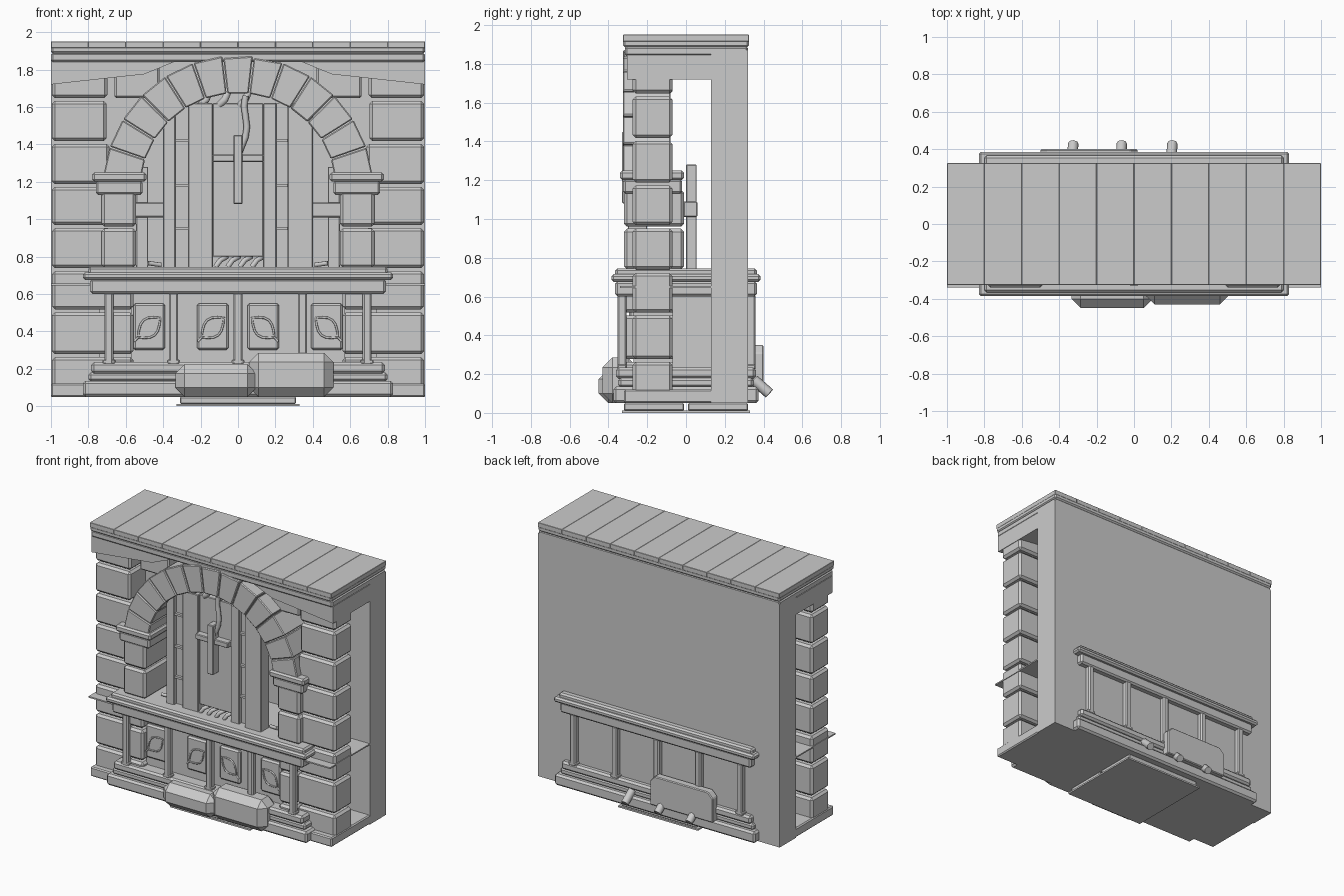
import bpy, bmesh, random
from math import sin, cos, pi, radians
from mathutils import Vector

if "Cube" in bpy.data.objects:
    bpy.data.objects.remove(bpy.data.objects["Cube"])
random.seed(4)


def finish(name, bm, bevel=0.0):
    if bevel:
        bmesh.ops.bevel(bm, geom=bm.edges[:], offset=bevel, segments=1, affect='EDGES')
    bmesh.ops.recalc_face_normals(bm, faces=bm.faces[:])
    me = bpy.data.meshes.new(name)
    bm.to_mesh(me)
    bm.free()
    ob = bpy.data.objects.new(name, me)
    bpy.context.collection.objects.link(ob)
    return ob


def box(name, x0, x1, y0, y1, z0, z1, bevel=0.0):
    bm = bmesh.new()
    bmesh.ops.create_cube(bm, size=1)
    for v in bm.verts:
        v.co = Vector(((x0 + x1) / 2 + v.co.x * (x1 - x0),
                       (y0 + y1) / 2 + v.co.y * (y1 - y0),
                       (z0 + z1) / 2 + v.co.z * (z1 - z0)))
    return finish(name, bm, bevel)


def pair(name, x0, x1, *rest):
    box(name + "_right", x0, x1, *rest)
    box(name + "_left", -x1, -x0, *rest)


def prism(name, pts, y0, y1, bevel=0.0):
    # extrude an xz outline along y
    bm = bmesh.new()
    f = bm.faces.new([bm.verts.new((x, y0, z)) for x, z in pts])
    ext = bmesh.ops.extrude_face_region(bm, geom=[f])
    for g in ext['geom']:
        if isinstance(g, bmesh.types.BMVert):
            g.co.y = y1
    return finish(name, bm, bevel)


def tube(name, pts, r, cyclic=False):
    cu = bpy.data.curves.new(name, 'CURVE')
    cu.dimensions = '3D'
    cu.bevel_depth = r
    cu.bevel_resolution = 2
    cu.use_fill_caps = True
    sp = cu.splines.new('POLY')
    sp.points.add(len(pts) - 1)
    for p, c in zip(sp.points, pts):
        p.co = (*c, 1)
    sp.use_cyclic_u = cyclic
    ob = bpy.data.objects.new(name, cu)
    bpy.context.collection.objects.link(ob)


# back wall, base and floor tiles
box("back_wall", -1, 1, .13, .32, .05, 1.87)
box("base_slab", -1, 1, -.32, .32, .05, .12, .008)
box("floor_plate", -.33, .33, -.33, .33, 0, .012)
for i, (y0, y1) in enumerate([(-.32, -.01), (.01, .32)]):
    box(f"floor_tile_{i}", -.31, .31, y0, y1, .012, .05, .005)

# roof: two mouldings and plank strips
box("roof_moulding", -1, 1, -.315, .32, 1.84, 1.89, .01)
box("roof_board", -1, 1, -.325, .325, 1.885, 1.925, .01)
for i in range(10):
    box(f"roof_plank_{i}", -1 + i * .2, -.8 + i * .2, -.325, .325, 1.915, 1.95, .002)

# corner stone columns
edges = [.05, .27, .51, .73, .96, 1.18, 1.41, 1.64, 1.82]
for i, (a, b) in enumerate(zip(edges, edges[1:])):
    w = random.uniform(-.015, .015)
    pair(f"corner_stone_{i}", .69 + w, .995, -.275, -.07, a + .008, b - .008, .016)
    if i < 3:
        pair(f"lower_pier_stone_{i}", .56, .70 + w, -.325, -.05, a + .008, b - .008, .016)
    if i == 7:
        pair("upper_infill_stone", .42, .66, -.22, -.07, a + .008, b, .01)

# arch piers and imposts
for i, (a, b) in enumerate([(.74, .95), (.96, 1.15)]):
    pair(f"arch_pier_stone_{i}", .545, .73, -.32, -.01, a, b, .016)
pair("impost_lower", .51, .76, -.325, -.02, 1.13, 1.205, .012)
pair("impost_cap", .49, .78, -.34, -.01, 1.20, 1.25, .012)

# arch stones
n, a0 = 13, 6
step = (180 - 2 * a0) / n
for i in range(n):
    t0, t1 = radians(a0 + i * step + .25), radians(a0 + (i + 1) * step - .25)
    ri, ro, cz = .525, .725, 1.15
    prism(f"arch_stone_{i}", [(ri * cos(t0), cz + ri * sin(t0)), (ro * cos(t0), cz + ro * sin(t0)),
                              (ro * cos(t1), min(cz + ro * sin(t1), 1.86)), (ri * cos(t1), cz + ri * sin(t1))],
          -.325, -.08, .006)

# sloped lintels beside the arch
for s, side in ((1, "right"), (-1, "left")):
    prism("lintel_" + side, [(s * x, z) for x, z in [(1, 1.72), (1, 1.845), (.33, 1.845), (.5, 1.775)]], -.305, .13)

# door boards, side rungs and cross
for i, (a, b, y) in enumerate([(-.40, -.335, -.28), (-.265, -.135, -.28), (-.135, .135, -.265),
                               (.135, .205, -.28), (.265, .40, -.30)]):
    box(f"door_board_{i}", a, b, y, -.2, .74 if i != 2 else .80, 1.62, .004)
pair("door_slot_back", .2, .335, -.25, -.2, .74, 1.62)
for i, z in enumerate([.95, 1.18, 1.42]):
    pair(f"door_rung_{i}", .2, .335, -.27, -.22, z - .008, z + .008)
box("cross_upright", -.025, .025, -.33, -.26, 1.08, 1.45, .005)
box("cross_bar", -.135, .135, -.315, -.26, 1.305, 1.345, .005)

# recessed side window frames
pair("window_post", .48, .545, 0, .055, .74, 1.28, .004)
pair("window_rail", .38, .56, -.015, .06, 1.01, 1.09, .006)

# vines over and under the door
for i, x in enumerate([-.17, -.07, .04]):
    tube(f"vine_top_{i}", [(x - .03, -.25, 1.61), (x, -.27, 1.64), (x + .02, -.24, 1.69)], .02)
tube("hanging_vine", [(.04 + .035 * sin(k * pi / 4) * (k - 2) * .3, -.29, 1.66 - k * .055) for k in range(8)], .017)
for i in range(4):
    x = -.10 + i * .065
    tube(f"vine_bottom_{i}", [(x - .02, -.27, .745), (x + .005, -.27, .78), (x + .04, -.23, .80)], .014)
for s in (-1, 1):
    tube(f"vine_side_{s}", [(s * .41, -.2, .755), (s * .48, -.22, .765)], .012)

# sill shelf and table mouldings running through to the back
box("thin_shelf", -1, 1, -.34, .13, .645, .655)
for nm, x, y, a, b in [("sill_top", .80, .365, .70, .745), ("sill_edge", .83, .385, .675, .715),
                       ("sill_frieze", .79, .365, .60, .68)]:
    box(nm, -x, x, -y, y, a, b, .012)
for nm, x, y, a, b in [("plinth_low", .83, .375, .05, .135), ("plinth_middle", .80, .35, .13, .18),
                       ("plinth_top", .785, .36, .175, .235)]:
    box(nm, -x, x, -y, y, a, b, .014)
box("cabinet_body", -.57, .57, -.27, .13, .2, .62)
pair("cabinet_end", .56, .74, -.07, .13, .2, .62)

# balusters, front and back
for side, y in (("front", -.33), ("back", .335)):
    for i in range(5):
        x = (i - 2) * .345
        box(f"baluster_{side}_{i}", x - .024, x + .024, y - .024, y + .024, .22, .61, .009)
        box(f"baluster_foot_{side}_{i}", x - .034, x + .034, y - .024, y + .024, .225, .25, .006)

# cabinet panels with leaf outlines
for i, x in enumerate([-.475, -.135, .135, .475]):
    box(f"panel_{i}", x - .085, x + .085, -.295, -.26, .30, .55, .012)
    s = 1 if x < 0 else -1
    leaf = []
    for k in range(12):
        u = (k if k <= 6 else 12 - k) / 6
        w = (.05 if k <= 6 else -.05) * sin(pi * u)
        along = -.075 + .15 * u
        leaf.append((x + s * (along * .8 - w * .6), -.298, .42 + along * .7 + w * .8))
    tube(f"leaf_{i}", leaf, .006, True)
    tube(f"leaf_stem_{i}", [leaf[0], (x - s * .08, -.298, .345)], .006)

# boulders in front
for nm, x0, x1, z1, y in [("step_stone_left", -.335, .10, .225, -.45), ("step_stone_right", .06, .51, .285, -.43)]:
    box(nm, x0, x1, y, -.25, .05, z1, .05)

# back plaque and angled pegs
prism("back_plaque", [(-.50, .13), (.02, .13), (.02, .31), (-.02, .35), (-.46, .35), (-.50, .31)], .34, .40, .006)
for i, x in enumerate([-.33, -.07, .20]):
    tube(f"peg_{i}", [(x, .35, .17), (x + .005, .43, .10)], .028)
